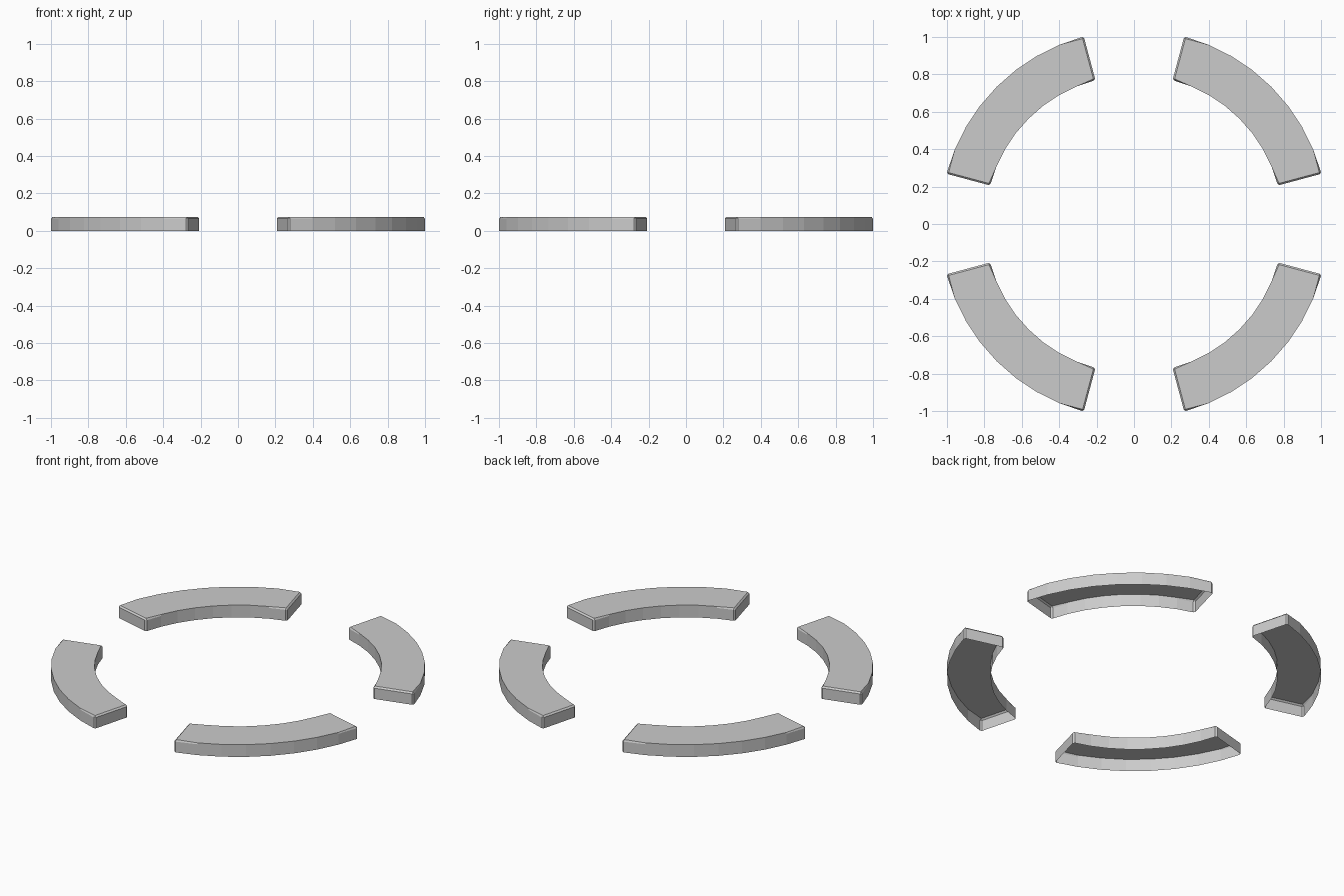
import bpy, bmesh, math

if "Cube" in bpy.data.objects:
    bpy.data.objects.remove(bpy.data.objects["Cube"])

R_OUT, R_IN, HEIGHT = 1.0378, 0.797, 0.075
STEPS, START, END = 8, 15.0, 75.0
BEVEL = 0.009


def polar(r, deg):
    a = math.radians(deg)
    return (r * math.cos(a), r * math.sin(a))


# One arc shell: outline extruded up, open underneath
angles = [START + (END - START) * i / STEPS for i in range(STEPS + 1)]
outline = [polar(R_OUT, a) for a in angles] + [polar(R_IN, a) for a in reversed(angles)]
bm = bmesh.new()
low = [bm.verts.new((x, y, 0)) for x, y in outline]
top = [bm.verts.new((x, y, HEIGHT)) for x, y in outline]
n = len(outline)
for i in range(n):
    j = (i + 1) % n
    bm.faces.new((low[i], low[j], top[j], top[i]))
bm.faces.new(top)

# Small bevel on the top rim and the four upright corners
corners = {0, STEPS, STEPS + 1, n - 1}
edges = [bm.edges.get((top[i], top[(i + 1) % n])) for i in range(n)]
edges += [bm.edges.get((low[i], top[i])) for i in corners]
bmesh.ops.bevel(bm, geom=edges, offset=BEVEL, segments=1, profile=0.5, affect='EDGES')
mesh = bpy.data.meshes.new("arc_segment")
bm.to_mesh(mesh)
bm.free()

# Four segments around the ring
for k, name in enumerate(("back_right", "back_left", "front_left", "front_right")):
    ob = bpy.data.objects.new("arc_segment_" + name, mesh)
    ob.rotation_euler.z = k * math.pi / 2
    bpy.context.collection.objects.link(ob)
